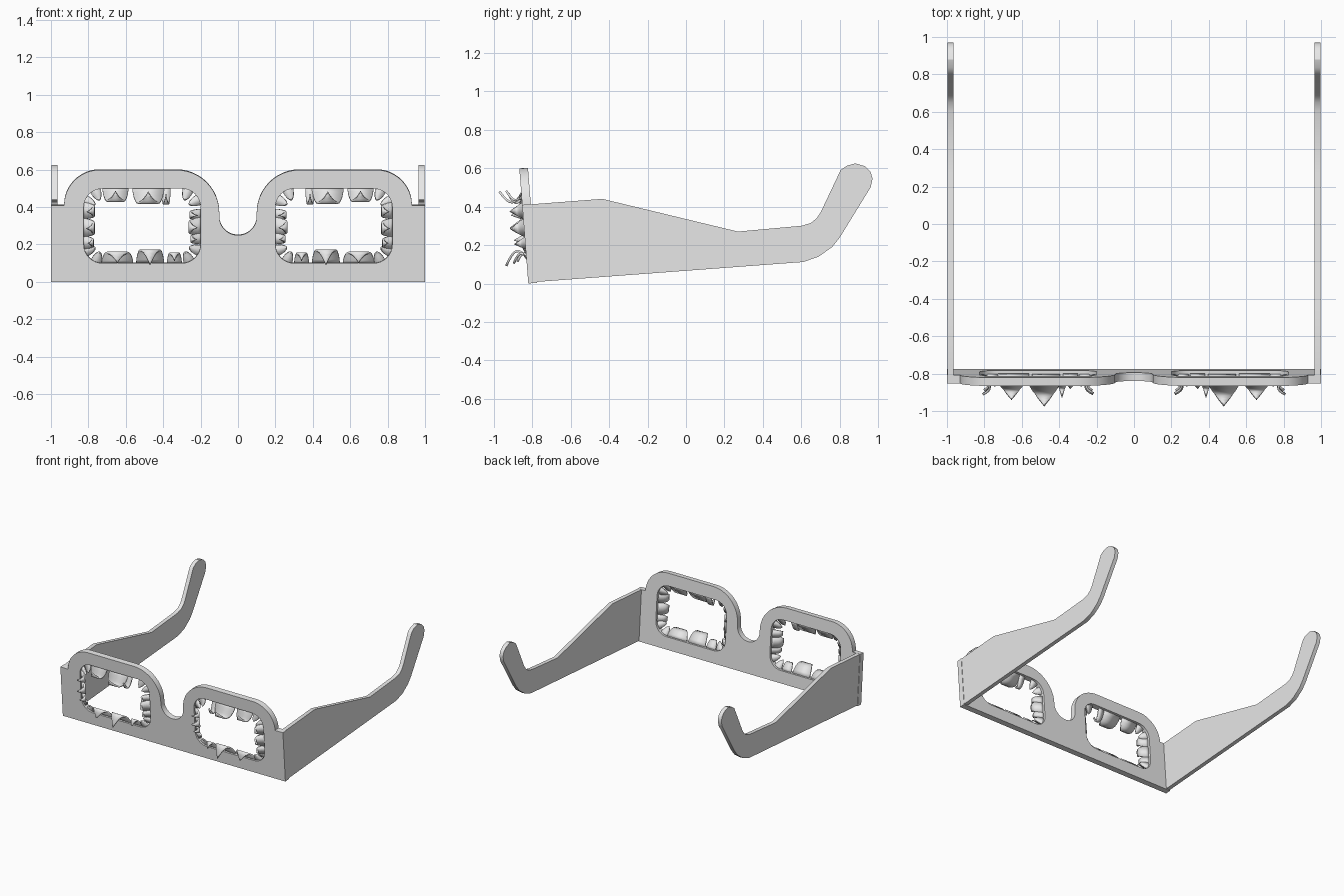
import bpy, bmesh, math
from math import sin, cos, pi, radians
from mathutils import Matrix, Vector

if "Cube" in bpy.data.objects:
    bpy.data.objects.remove(bpy.data.objects["Cube"], do_unlink=True)

grey = bpy.data.materials.new("light_grey_card")
grey.use_nodes = True
grey.diffuse_color = (0.8, 0.8, 0.8, 1)
grey.node_tree.nodes["Principled BSDF"].inputs["Base Color"].default_value = (0.8, 0.8, 0.8, 1)


def add_object(name, mesh, matrix):
    ob = bpy.data.objects.new(name, mesh)
    bpy.context.collection.objects.link(ob)
    ob.matrix_world = matrix
    mesh.materials.clear()
    mesh.materials.append(grey)
    bpy.ops.object.select_all(action='DESELECT')
    ob.select_set(True)
    bpy.context.view_layer.objects.active = ob
    bpy.ops.object.shade_smooth_by_angle(angle=radians(30))
    return ob


def plate(name, outlines, thickness, matrix):
    """Flat plate cut from closed outlines; inner outlines become holes."""
    curve = bpy.data.curves.new(name, 'CURVE')
    curve.dimensions = '2D'
    curve.fill_mode = 'BOTH'
    curve.extrude = thickness / 2
    for pts in outlines:
        sp = curve.splines.new('POLY')
        sp.points.add(len(pts) - 1)
        for p, (x, y) in zip(sp.points, pts):
            p.co = (x, y, 0, 1)
        sp.use_cyclic_u = True
    tmp = bpy.data.objects.new(name + "_outline", curve)
    bpy.context.collection.objects.link(tmp)
    bpy.context.view_layer.update()
    mesh = bpy.data.meshes.new_from_object(
        tmp.evaluated_get(bpy.context.evaluated_depsgraph_get()))
    bpy.data.objects.remove(tmp, do_unlink=True)
    bpy.data.curves.remove(curve)
    bm = bmesh.new()
    bm.from_mesh(mesh)
    bmesh.ops.remove_doubles(bm, verts=bm.verts, dist=1e-5)
    bmesh.ops.recalc_face_normals(bm, faces=bm.faces)
    bm.to_mesh(mesh)
    bm.free()
    return add_object(name, mesh, matrix)


def arc(cx, cy, r, a0, a1, n=12):
    return [(cx + r * cos(radians(a0 + (a1 - a0) * i / n)),
             cy + r * sin(radians(a0 + (a1 - a0) * i / n))) for i in range(n + 1)]


# Front frame: leans slightly forward, with a nose notch and two lens holes
THICK = 0.045
tilt = math.atan(0.078)
frame_mat = (Matrix.Translation((0, -0.82 + THICK / 2, 0.002))
             @ Matrix.Rotation(pi / 2 + tilt, 4, 'X'))
half = (arc(0, 0.35, 0.1, -90, 0) + arc(0.33, 0.37, 0.23, 180, 90)
        + arc(0.74, 0.41, 0.19, 90, 0) + [(1, 0.41), (1, 0)])
outline = half + [(-x, y) for x, y in reversed(half[1:])]
hole = (arc(0.725, 0.4, 0.1, 0, 90, 8) + arc(0.3, 0.4, 0.1, 90, 180, 8)
        + arc(0.3, 0.2, 0.1, 180, 270, 8) + arc(0.725, 0.2, 0.1, 270, 360, 8))
plate("front_frame", [outline, hole, [(-x, y) for x, y in hole]], THICK, frame_mat)

# Temple arms with upturned ends
arm = [(-0.81, 0.006), (-0.83, 0.41), (-0.435, 0.44), (0.27, 0.27), (0.6, 0.30),
       (0.65, 0.315), (0.68, 0.34), (0.70, 0.37), (0.79, 0.56), (0.805, 0.59),
       (0.835, 0.612), (0.88, 0.625), (0.93, 0.61), (0.96, 0.58), (0.97, 0.545),
       (0.96, 0.50), (0.80, 0.24), (0.76, 0.19), (0.69, 0.14), (0.61, 0.112)]
for side, s in (("left", 1), ("right", -1)):
    m = Matrix(((0, 0, 1, s * 0.981), (1, 0, 0, 0), (0, 1, 0, 0), (0, 0, 0, 1)))
    plate(side + "_temple_arm", [arm], 0.032, m)

# Torn flaps: (rim x, rim height, inward angle, width, inward depth, reach, curl)
flaps = [
    # top rim
    (0.655, 0.5, -90, 0.14, 0.065, 0.10, 0.95), (0.48, 0.5, -90, 0.17, 0.075, 0.135, 0.95),
    (0.385, 0.5, -90, 0.05, 0.08, 0.09, 0.9),
    # bottom rim
    (0.645, 0.1, 90, 0.17, 0.06, 0.09, 0.95), (0.47, 0.1, 90, 0.15, 0.075, 0.13, 1.0),
    (0.34, 0.1, 90, 0.08, 0.055, 0.07, 0.9),
    # outer rim
    (0.825, 0.38, 180, 0.09, 0.055, 0.085, 0.9), (0.825, 0.29, 180, 0.10, 0.055, 0.09, 0.9),
    (0.825, 0.21, 180, 0.07, 0.05, 0.075, 0.85),
    # inner rim
    (0.2, 0.36, 0, 0.06, 0.055, 0.08, 0.9), (0.2, 0.295, 0, 0.10, 0.06, 0.09, 0.9),
    (0.2, 0.23, 0, 0.06, 0.05, 0.075, 0.85),
]
# short straight shards in the four rounded corners
for cx, cy, mid in ((0.725, 0.4, 45), (0.3, 0.4, 135), (0.3, 0.2, 225), (0.725, 0.2, 315)):
    for off in (-25, 22):
        a = radians(mid + off)
        flaps.append((cx + 0.1 * cos(a), cy + 0.1 * sin(a), mid + off + 180,
                      0.06, 0.055, 0.035, 0.5))

STEPS = 9
for side, s in (("left", 1), ("right", -1)):
    bm = bmesh.new()
    for x, y, ang, w, depth, reach, curl in flaps:
        d = Vector((cos(radians(ang)), sin(radians(ang)), 0))
        across = Vector((-d.y, d.x, 0))
        prev = None
        for i in range(STEPS + 1):
            t = i / STEPS
            c = (Vector((x, y, 0)) + d * (depth * sin(pi * curl * t) - 0.004 * (1 - t))
                 + Vector((0, 0, reach * t)))
            hw = max(w / 2 * (1 - t ** 1.6), 0.001)
            row = []
            for k in (-1, 1):
                p = c + across * hw * k
                row.append(bm.verts.new((p.x * s, p.y, p.z)))
            if prev:
                bm.faces.new((prev[0], prev[1], row[1], row[0]))
            prev = row
    bmesh.ops.recalc_face_normals(bm, faces=bm.faces)
    mesh = bpy.data.meshes.new(side + "_torn_flaps")
    bm.to_mesh(mesh)
    bm.free()
    ob = add_object(side + "_torn_flaps", mesh, frame_mat)
    solid = ob.modifiers.new("card_thickness", 'SOLIDIFY')
    solid.thickness = 0.012
    solid.offset = 0
